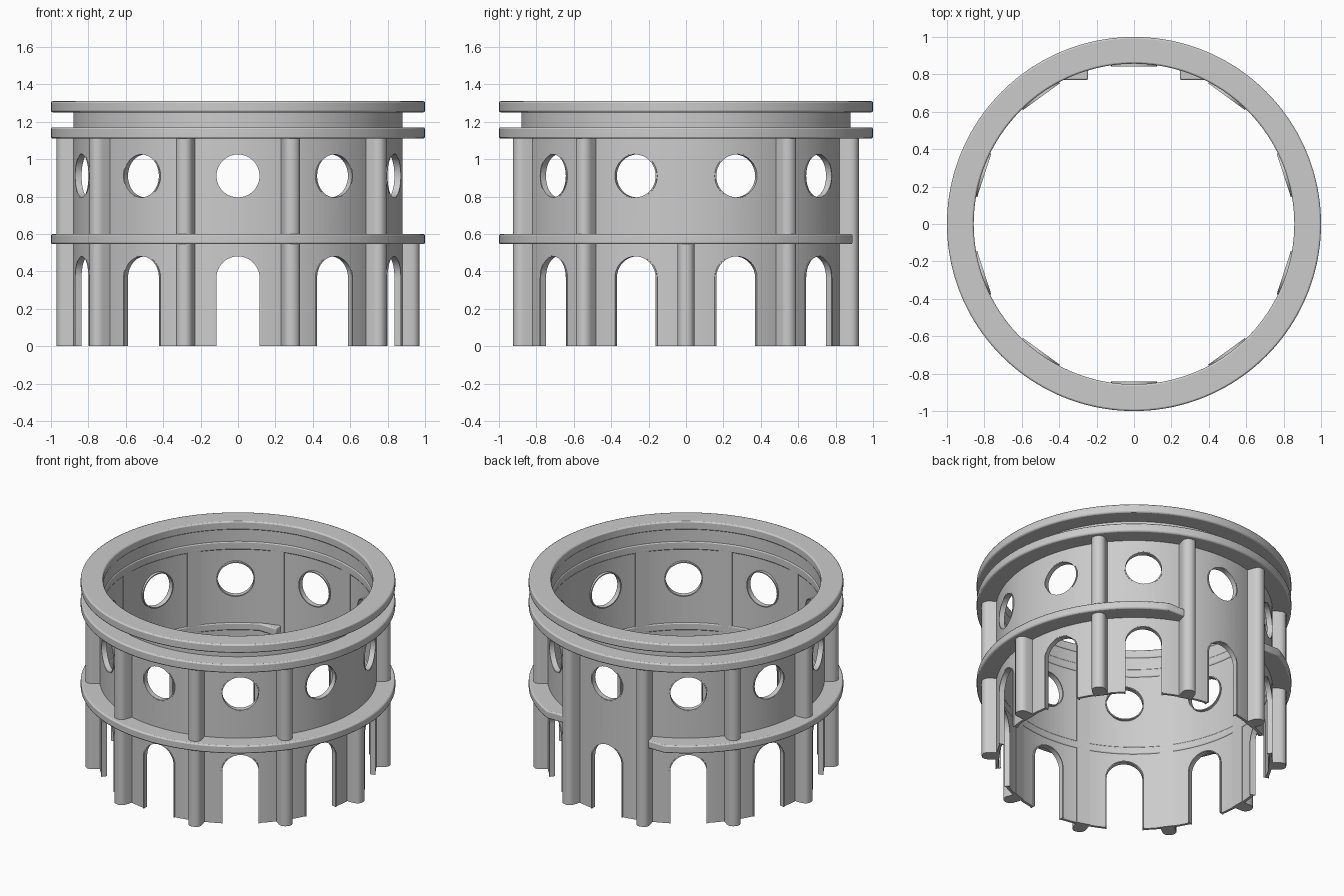
import bpy, bmesh
from math import sin, cos, pi, radians, asin, acos

cube = bpy.data.objects.get("Cube")
if cube:
    bpy.data.objects.remove(cube, do_unlink=True)

BAYS = 10
STEP = 2 * pi / BAYS
SEG = 160
INNER = 0.857      # clear opening
WALL_IN, WALL_OUT = 0.862, 0.88
Z_MID = (0.545, 0.6)
Z_LOW_RIM = (1.11, 1.17)
Z_TOP_RIM = (1.25, 1.31)


def arc(radius, start=0.0, end=2 * pi, count=SEG, closed=True):
    n = count if closed else count - 1
    return [(radius * cos(start + (end - start) * i / n),
             radius * sin(start + (end - start) * i / n)) for i in range(count)]


def upright(u, v, d):
    return (u, v, d)


def facing(angle):
    """Plane facing outward at an angle: u sideways, v up, d radial."""
    return lambda u, v, d: (d * cos(angle) - u * sin(angle),
                            d * sin(angle) + u * cos(angle), v)


def standing(angle):
    """Plan at an angle: u sideways, v radial, d up."""
    return lambda u, v, d: (v * cos(angle) - u * sin(angle),
                            v * sin(angle) + u * cos(angle), d)


def ribbon(bm, inner, outer, lo, hi, place=upright, closed=True):
    """Solid band between two matching outlines, from depth lo to hi."""
    rows = [[bm.verts.new(place(*p, d)) for p in line]
            for line, d in ((inner, lo), (outer, lo), (outer, hi), (inner, hi))]
    n = len(inner)
    for i in range(n if closed else n - 1):
        j = (i + 1) % n
        for k in range(4):
            a, b = rows[k], rows[(k + 1) % 4]
            bm.faces.new((a[i], a[j], b[j], b[i]))
    if not closed:
        for i in (0, n - 1):
            bm.faces.new([row[i] for row in rows])


def prism(bm, outline, lo, hi, place):
    ends = [[bm.verts.new(place(*p, d)) for p in outline] for d in (lo, hi)]
    for loop in ends:
        bm.faces.new(loop)
    for i in range(len(outline)):
        j = (i + 1) % len(outline)
        bm.faces.new((ends[0][i], ends[0][j], ends[1][j], ends[1][i]))


def finish(name, bm, bevel=0.0):
    bmesh.ops.recalc_face_normals(bm, faces=bm.faces)
    mesh = bpy.data.meshes.new(name)
    bm.to_mesh(mesh)
    bm.free()
    obj = bpy.data.objects.new(name, mesh)
    bpy.context.collection.objects.link(obj)
    if bevel:
        mod = obj.modifiers.new("soft_edges", 'BEVEL')
        mod.width, mod.segments = bevel, 2
        mod.limit_method, mod.angle_limit = 'ANGLE', radians(40)
    return obj


def activate(obj):
    bpy.ops.object.select_all(action='DESELECT')
    obj.select_set(True)
    bpy.context.view_layer.objects.active = obj


def smooth(obj):
    activate(obj)
    bpy.ops.object.shade_smooth_by_angle(angle=radians(32))


def window(radius):
    return [(u, v + 0.91) for u, v in arc(radius, count=40)]


def arch(radius, foot=0.0):
    top = [(u, v + 0.365) for u, v in arc(radius, 0, pi, 25, closed=False)]
    return [(radius, foot)] + top + [(-radius, foot)]


bays = [-pi / 2 + i * STEP for i in range(BAYS)]
piers = [a + STEP / 2 for a in bays]

# Drum wall with round windows over open arches
bm = bmesh.new()
ribbon(bm, arc(WALL_IN), arc(WALL_OUT), 0, 1.26)
wall = finish("drum_wall", bm)
bm = bmesh.new()
for a in bays:
    prism(bm, window(0.119), 0.75, 1.0, facing(a))
    prism(bm, arch(0.119, -0.1), 0.75, 1.0, facing(a))
cutter = finish("opening_cutter", bm)
cutter.hide_render = True
activate(wall)
cut = wall.modifiers.new("openings", 'BOOLEAN')
cut.operation, cut.solver, cut.object = 'DIFFERENCE', 'EXACT', cutter
bpy.ops.object.modifier_apply(modifier=cut.name)
bpy.data.objects.remove(cutter, do_unlink=True)
smooth(wall)

# Thin linings around every opening
for name, shape, closed in (("window_lining", window, True), ("arch_lining", arch, False)):
    bm = bmesh.new()
    for a in bays:
        ribbon(bm, shape(0.115), shape(0.122), 0.842, 0.878, facing(a), closed)
    smooth(finish(name, bm))

# Two full rims at the top
for name, (lo, hi) in (("lower_rim", Z_LOW_RIM), ("top_rim", Z_TOP_RIM)):
    bm = bmesh.new()
    ribbon(bm, arc(INNER), arc(1.0), lo, hi)
    smooth(finish(name, bm, 0.009))

# Middle ledge, open across the back bay with squared ends
BACK, FRONT, END = 0.89, 0.77, 0.245
t_out, t_in = asin(BACK), asin(FRONT / INNER)
outer = arc(1.0, pi - t_out, 2 * pi + t_out, SEG, closed=False)
inner = arc(INNER, pi - t_in, 2 * pi + t_in, SEG, closed=False)
bm = bmesh.new()
ribbon(bm, [(-END, FRONT)] + inner + [(END, FRONT)],
       [(-END, BACK)] + outer + [(END, BACK)], *Z_MID, closed=False)
smooth(finish("middle_ledge", bm, 0.009))

# Round-fronted piers; the upper one on the left side is absent
side = [(0.045, INNER), (0.045, 0.928), (0.041, 0.946), (0.031, 0.96),
        (0.017, 0.968), (0.004, 0.97)]
mirrored = [(-u, v) for u, v in side]
for name, lo, hi in (("lower_piers", 0, Z_MID[0] + 0.01),
                     ("upper_piers", Z_MID[0] + 0.01, Z_LOW_RIM[0] + 0.01)):
    bm = bmesh.new()
    for a in piers:
        if name == "upper_piers" and cos(a) > 0.99:
            continue
        ribbon(bm, mirrored, side, lo, hi, standing(a), closed=False)
    smooth(finish(name, bm))
